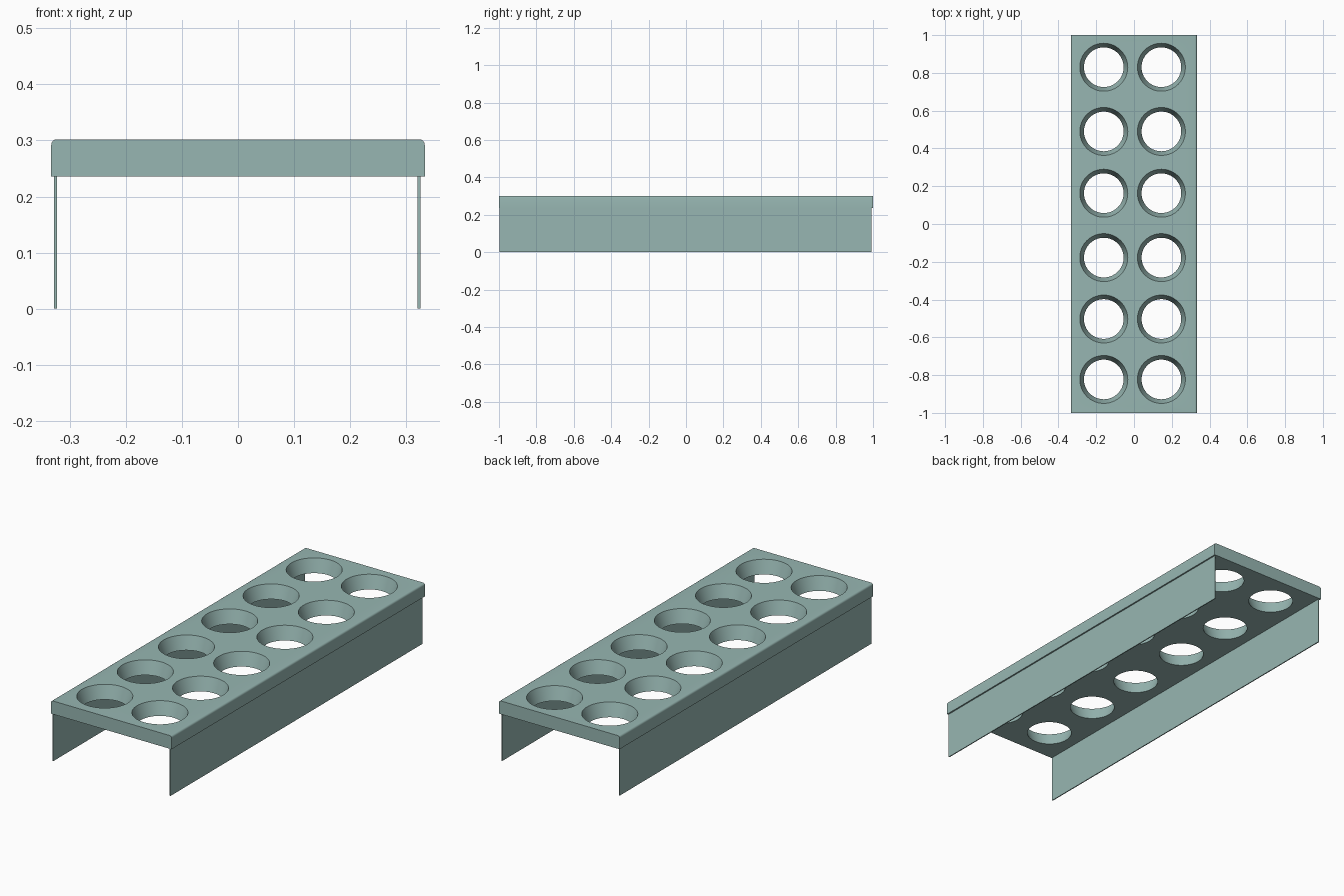
import bpy, bmesh, math
from mathutils import Matrix

if "Cube" in bpy.data.objects:
    bpy.data.objects.remove(bpy.data.objects["Cube"], do_unlink=True)

# Material
teal = bpy.data.materials.new("grey_teal")
teal.use_nodes = True
colour = (0.31, 0.47, 0.445, 1)
teal.diffuse_color = colour
teal.node_tree.nodes["Principled BSDF"].inputs["Base Color"].default_value = colour

SLAB_BOTTOM, SLAB_TOP = 0.236, 0.302
HALF_WIDTH, HALF_LENGTH, ROUND = 0.333, 1.0, 0.01


def make_object(name, bm):
    bmesh.ops.recalc_face_normals(bm, faces=bm.faces)
    mesh = bpy.data.meshes.new(name)
    bm.to_mesh(mesh)
    bm.free()
    mesh.materials.append(teal)
    obj = bpy.data.objects.new(name, mesh)
    bpy.context.collection.objects.link(obj)
    return obj


def make_box(name, x0, x1, y0, y1, z0, z1):
    bm = bmesh.new()
    bmesh.ops.create_cube(bm, size=1)
    bmesh.ops.scale(bm, vec=(x1 - x0, y1 - y0, z1 - z0), verts=bm.verts)
    bmesh.ops.translate(bm, vec=((x0 + x1) / 2, (y0 + y1) / 2, (z0 + z1) / 2), verts=bm.verts)
    return make_object(name, bm)


# Top slab: profile with rounded upper corners, extruded along y
profile = [(-HALF_WIDTH, SLAB_BOTTOM), (HALF_WIDTH, SLAB_BOTTOM)]
for side in (1, -1):
    for i in range(5):
        step = i if side == 1 else 4 - i
        a = math.radians(22.5 * step)
        profile.append((side * (HALF_WIDTH - ROUND + ROUND * math.cos(a)),
                        SLAB_TOP - ROUND + ROUND * math.sin(a)))
bm = bmesh.new()
face = bm.faces.new([bm.verts.new((x, -HALF_LENGTH, z)) for x, z in profile])
ext = bmesh.ops.extrude_face_region(bm, geom=[face])
bmesh.ops.translate(bm, vec=(0, 2 * HALF_LENGTH, 0),
                    verts=[v for v in ext["geom"] if isinstance(v, bmesh.types.BMVert)])
slab = make_object("top_slab", bm)

# Tapered cup holes: two columns of six
bm = bmesh.new()
margin = 0.02
slope = (0.127 - 0.105) / (SLAB_TOP - SLAB_BOTTOM)
for x in (-0.16, 0.145):
    for y in (0.83, 0.49, 0.163, -0.178, -0.503, -0.823):
        bmesh.ops.create_cone(bm, cap_ends=True, segments=64,
                              radius1=0.105 - slope * margin,
                              radius2=0.127 + slope * margin,
                              depth=SLAB_TOP - SLAB_BOTTOM + 2 * margin,
                              matrix=Matrix.Translation((x, y, (SLAB_TOP + SLAB_BOTTOM) / 2)))
cutter = make_object("hole_cutter", bm)
cutter.hide_render = True

cut = slab.modifiers.new("holes", "BOOLEAN")
cut.operation = "DIFFERENCE"
cut.solver = "EXACT"
cut.object = cutter
bpy.ops.object.select_all(action="DESELECT")
slab.select_set(True)
bpy.context.view_layer.objects.active = slab
bpy.ops.object.modifier_apply(modifier=cut.name)
bpy.data.objects.remove(cutter, do_unlink=True)
bpy.ops.object.shade_smooth_by_angle(angle=math.radians(30))

# Thin side walls under the slab
make_box("right_wall", -0.328, -0.323, -0.997, 0.992, 0, SLAB_BOTTOM)
make_box("left_wall", 0.3205, 0.3255, -0.997, 0.992, 0, SLAB_BOTTOM)
